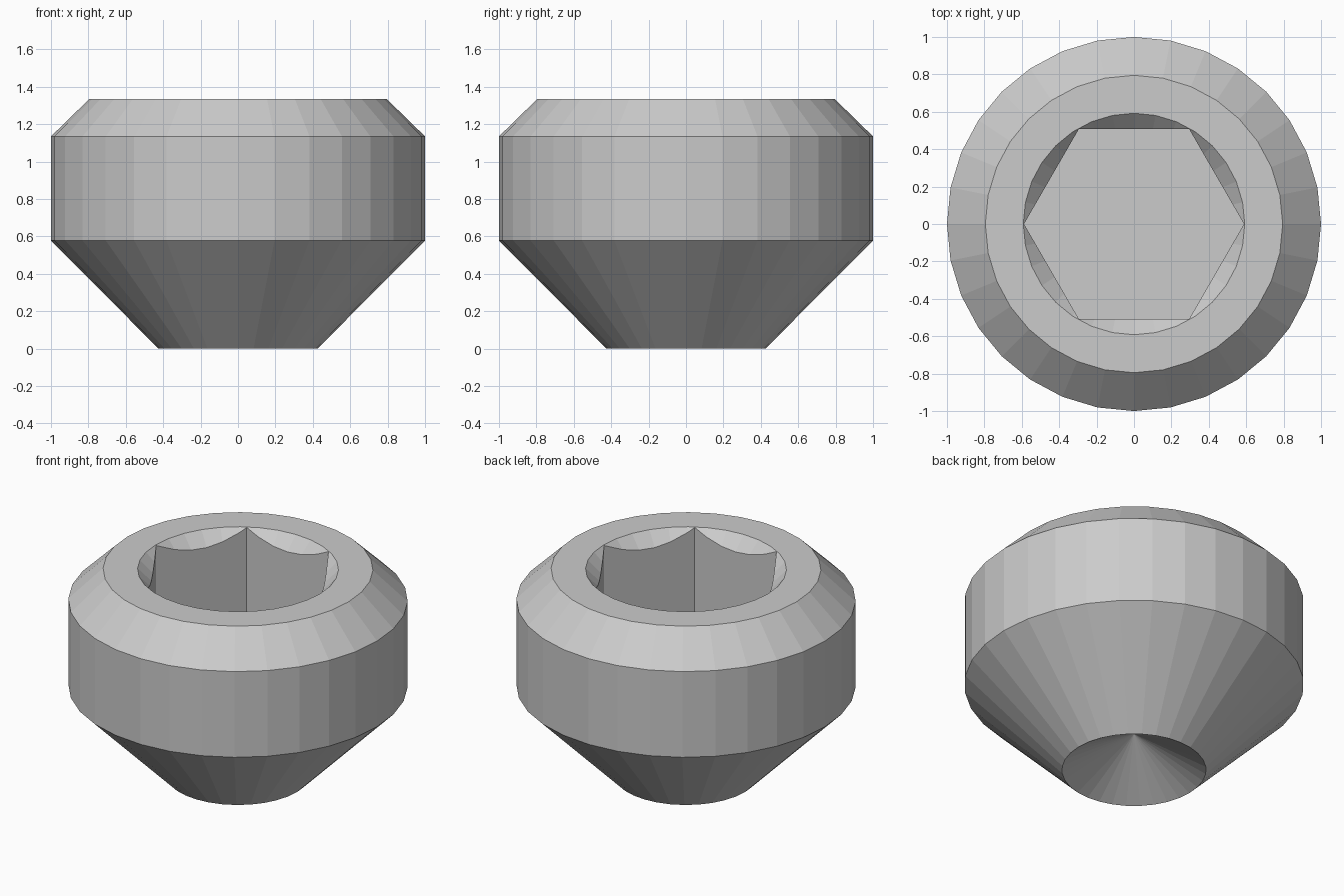
import bpy, bmesh
from math import cos, sin, pi

if "Cube" in bpy.data.objects:
    bpy.data.objects.remove(bpy.data.objects["Cube"])

SIDES = 32


def ring(bm, r, z, n):
    return [bm.verts.new((r * cos(2 * pi * i / n), r * sin(2 * pi * i / n), z)) for i in range(n)]


def finish(bm, name):
    bmesh.ops.recalc_face_normals(bm, faces=bm.faces)
    mesh = bpy.data.meshes.new(name)
    bm.to_mesh(mesh)
    bm.free()
    ob = bpy.data.objects.new(name, mesh)
    bpy.context.collection.objects.link(ob)
    return ob


# Screw body: cup point, cone, flank, top chamfer, countersunk pit
profile = [(0.425, 0.0), (1.0, 0.578), (1.0, 1.135), (0.795, 1.335), (0.592, 1.335)]
bm = bmesh.new()
rings = [ring(bm, r, z, SIDES) for r, z in profile]
for a, b in zip(rings, rings[1:]):
    for i in range(SIDES):
        j = (i + 1) % SIDES
        bm.faces.new((a[i], a[j], b[j], b[i]))
for end, z in ((rings[0], 0.245), (rings[-1], 0.743)):
    apex = bm.verts.new((0, 0, z))
    for i in range(SIDES):
        bm.faces.new((end[i], end[(i + 1) % SIDES], apex))
body = finish(bm, "set_screw_body")

# Hexagonal socket cutter
bm = bmesh.new()
low, high = ring(bm, 0.588, 0.667, 6), ring(bm, 0.588, 1.5, 6)
bm.faces.new(low)
bm.faces.new(high)
for i in range(6):
    j = (i + 1) % 6
    bm.faces.new((low[i], low[j], high[j], high[i]))
cutter = finish(bm, "hex_socket_cutter")
cutter.hide_render = True
cutter.hide_set(True)

mod = body.modifiers.new("hex_socket", 'BOOLEAN')
mod.operation = 'DIFFERENCE'
mod.solver = 'EXACT'
mod.object = cutter
